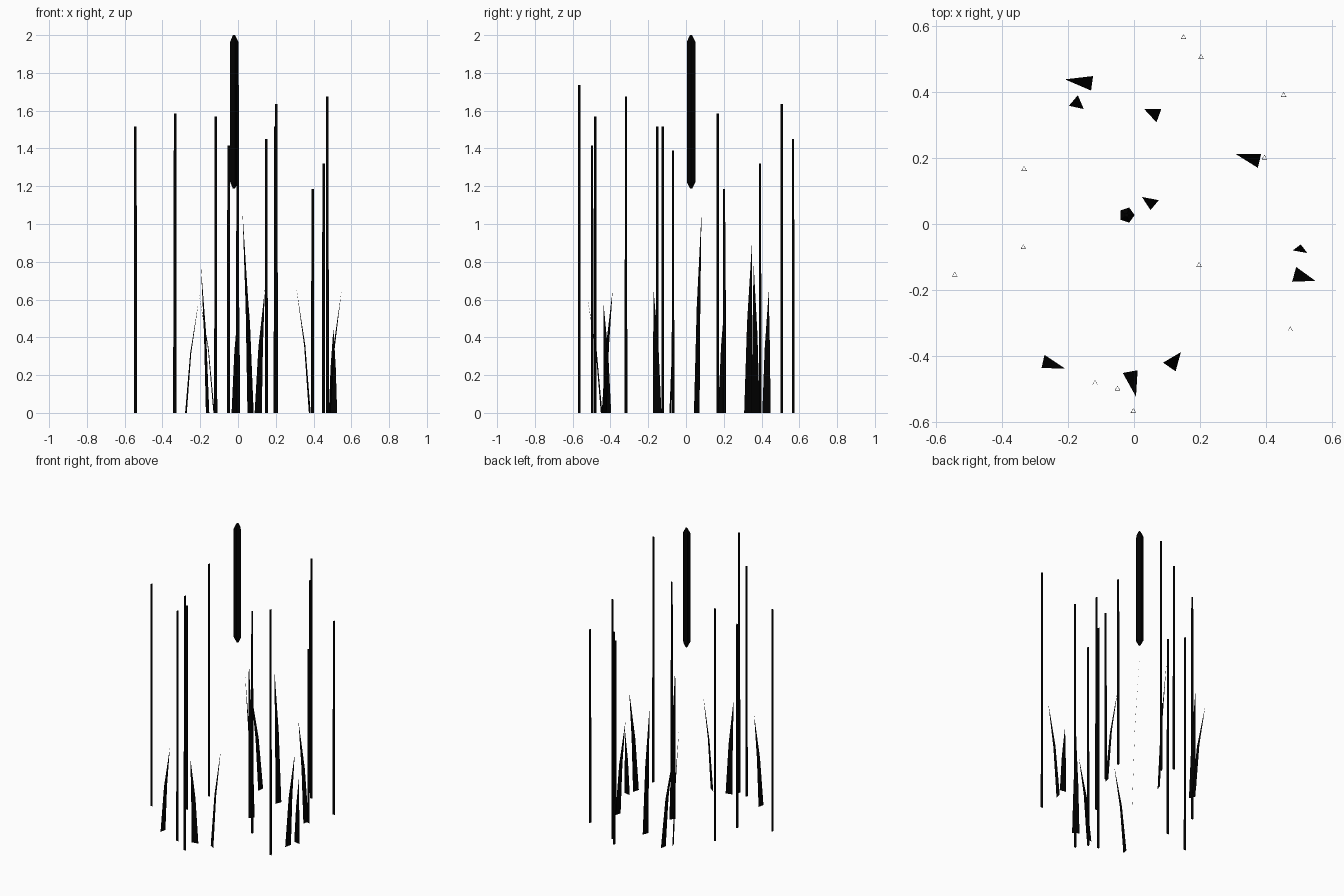
import bpy, bmesh, math
from mathutils import Vector

black = bpy.data.materials.new("near_black")
black.diffuse_color = (0.0, 0.0, 0.0, 1)


def make_object(name, bm):
    mesh = bpy.data.meshes.new(name)
    bm.to_mesh(mesh)
    bm.free()
    mesh.materials.append(black)
    obj = bpy.data.objects.new(name, mesh)
    bpy.context.collection.objects.link(obj)


def ring(bm, x, y, z, r, n, start):
    return [bm.verts.new((x + r * math.cos(start + 2 * math.pi * i / n),
                          y + r * math.sin(start + 2 * math.pi * i / n), z))
            for i in range(n)]


def tube(bm, x, y, profile, n, start):
    rings = [ring(bm, x, y, z, r, n, start) for r, z in profile]
    for a, b in zip(rings, rings[1:]):
        for i in range(n):
            j = (i + 1) % n
            bm.faces.new((a[i], a[j], b[j], b[i]))
    return rings


# Reeds: open three-sided stalks, slightly tapered (x, y, height)
reeds = [(0.15, 0.565, 1.45), (0.203, 0.505, 1.635), (0.453, 0.39, 1.32),
         (0.395, 0.2, 1.185), (-0.333, 0.166, 1.585), (-0.335, -0.071, 1.39),
         (-0.543, -0.154, 1.515), (0.197, -0.125, 1.515), (0.473, -0.32, 1.675),
         (-0.118, -0.482, 1.57), (-0.05, -0.499, 1.415), (-0.002, -0.567, 1.735)]
bm = bmesh.new()
for x, y, h in reeds:
    tube(bm, x, y, [(0.0095, 0), (0.0075, h)], 3, math.pi / 2)
make_object("reed_stalks", bm)

# Seed head: five-sided spindle with short bevelled ends
bm = bmesh.new()
rings = tube(bm, -0.022, 0.027,
             [(0.006, 1.187), (0.024, 1.222), (0.024, 1.965), (0.006, 2.0)], 5, 0)
bm.faces.new(rings[0][::-1])
bm.faces.new(rings[-1])
make_object("seed_head", bm)

# Leaf blades: base edge from A to B, tip, height
blades = [((-0.124, 0.448), (-0.13, 0.404), (-0.209, 0.438), 0.645),
          ((-0.17, 0.39), (-0.152, 0.348), (-0.197, 0.358), 0.79),
          ((0.083, 0.349), (0.068, 0.308), (0.03, 0.349), 0.9),
          ((0.075, 0.072), (0.05, 0.042), (0.024, 0.082), 1.06),
          ((0.385, 0.212), (0.375, 0.17), (0.308, 0.212), 0.67),
          ((0.481, -0.08), (0.525, -0.088), (0.505, -0.062), 0.45),
          ((0.491, -0.13), (0.479, -0.175), (0.549, -0.172), 0.655),
          ((0.088, -0.42), (0.126, -0.446), (0.142, -0.388), 0.655),
          ((-0.034, -0.451), (0.011, -0.443), (0.006, -0.523), 0.615),
          ((-0.271, -0.396), (-0.28, -0.436), (-0.208, -0.438), 0.595)]
bm = bmesh.new()
for a, b, tip, h in blades:
    a, b, tip = Vector(a), Vector(b), Vector(tip)
    bend, rise = 0.37, 0.53
    lo = [bm.verts.new((*p, 0)) for p in (a, b)]
    mid = [bm.verts.new((*p.lerp(tip, bend), h * rise)) for p in (a, b)]
    top = bm.verts.new((*tip, h))
    bm.faces.new((lo[0], lo[1], mid[1], mid[0]))
    bm.faces.new((mid[0], mid[1], top))
make_object("leaf_blades", bm)
